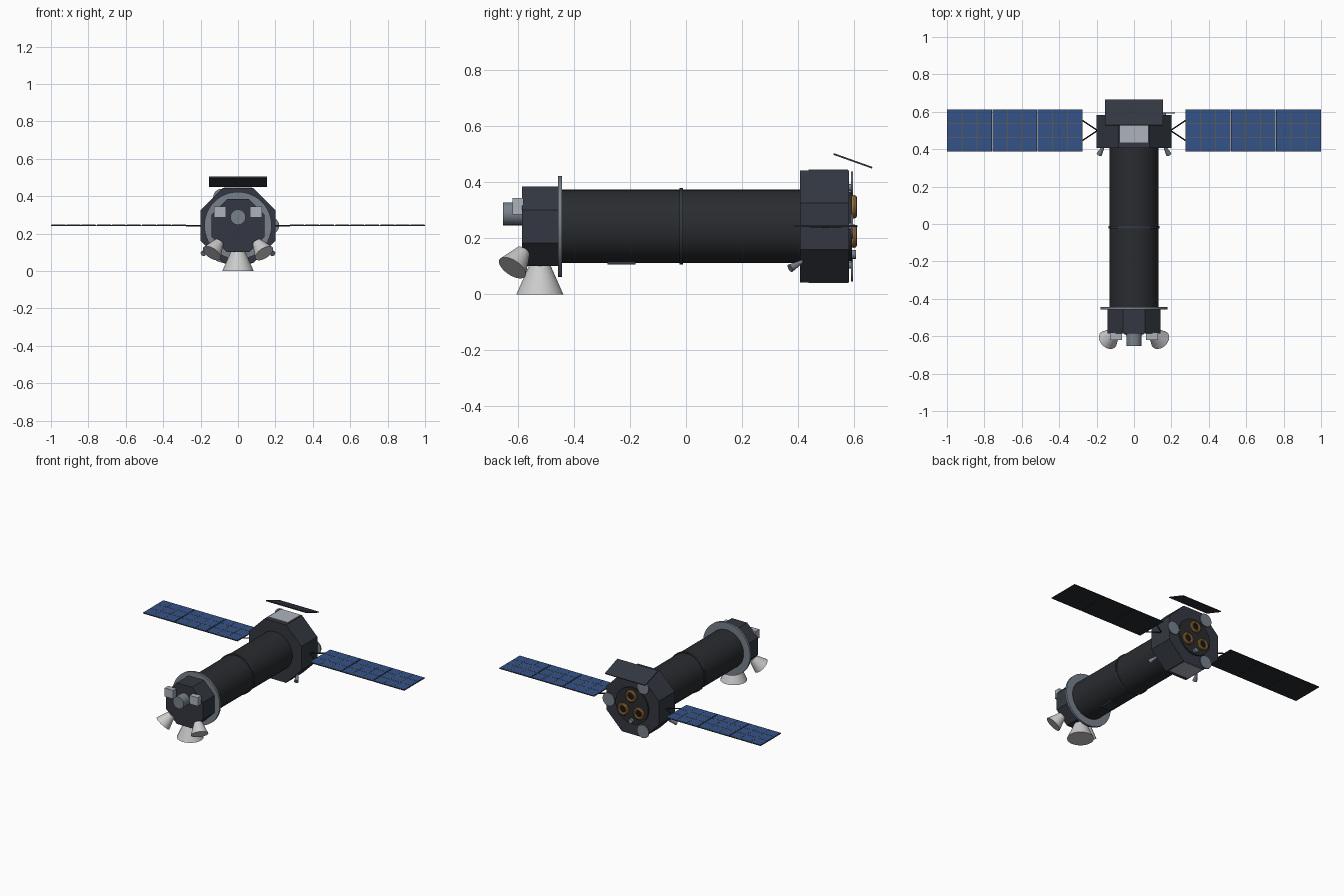
import bpy, math
from mathutils import Vector

if "Cube" in bpy.data.objects:
    bpy.data.objects.remove(bpy.data.objects["Cube"])

CZ = 0.243  # height of the long body axis


def mat(name, r, g, b):
    m = bpy.data.materials.new(name)
    m.diffuse_color = (r, g, b, 1)
    m.use_nodes = True
    m.node_tree.nodes["Principled BSDF"].inputs["Base Color"].default_value = m.diffuse_color
    return m


DARK = mat("dark_skin", 0.022, 0.025, 0.029)
SLATE = mat("slate", 0.033, 0.039, 0.052)
GREY = mat("mid_grey", 0.19, 0.22, 0.26)
PALE = mat("pale_grey", 0.42, 0.45, 0.50)
WHITE = mat("white", 0.70, 0.70, 0.71)
BLUE = mat("cell_blue", 0.035, 0.085, 0.25)
LINE = mat("cell_grid", 0.10, 0.10, 0.09)
GOLD = mat("copper", 0.36, 0.19, 0.05)
BLACK = mat("black", 0.008, 0.008, 0.01)


def finish(name, m, smooth=False):
    o = bpy.context.object
    o.name = name
    o.data.materials.append(m)
    if smooth:
        bpy.ops.object.shade_smooth_by_angle(angle=math.radians(35))
    return o


def cone(name, a, b, r1, r2, m, n=48, roll=0.0):
    """Cylinder or cone from point a (radius r1) to point b (radius r2)."""
    a, b = Vector(a), Vector(b)
    d = b - a
    bpy.ops.mesh.primitive_cone_add(vertices=n, radius1=r1, radius2=r2, depth=d.length, location=(a + b) / 2)
    o = bpy.context.object
    if roll:
        for v in o.data.vertices:
            x, y = v.co.x, v.co.y
            v.co.x = x * math.cos(roll) - y * math.sin(roll)
            v.co.y = x * math.sin(roll) + y * math.cos(roll)
    o.rotation_euler = d.to_track_quat('Z', 'Y').to_euler()
    return finish(name, m, n > 8)


def axial(name, y0, y1, r, m, x=0, z=CZ, n=48, roll=0.0):
    return cone(name, (x, y0, z), (x, y1, z), r, r, m, n, roll)


def box(name, x, y, z, m, tilt=0):
    """Box from (min, max) pairs."""
    c = [(p[0] + p[1]) / 2 for p in (x, y, z)]
    bpy.ops.mesh.primitive_cube_add(size=1, location=c, rotation=(tilt, 0, 0))
    o = bpy.context.object
    for v in o.data.vertices:
        for i, p in enumerate((x, y, z)):
            v.co[i] *= p[1] - p[0]
    return finish(name, m)


def octagon(name, y0, y1, apothem, m):
    return axial(name, y0, y1, apothem / math.cos(math.pi / 8), m, n=8, roll=math.pi / 8)


# Main body
axial("main_tube", -0.45, 0.41, 0.131, DARK, n=64)
axial("middle_band", -0.024, -0.011, 0.137, SLATE, n=64)
axial("front_flange", -0.457, -0.443, 0.18, GREY, n=64)
octagon("front_module", -0.585, -0.45, 0.142, SLATE)
octagon("rear_module", 0.407, 0.582, 0.2, SLATE)
box("belly_plate", (-0.035, 0.035), (-0.28, -0.18), (0.107, 0.12), SLATE)

# Radiators above and below the rear module
box("top_radiator", (-0.075, 0.075), (0.437, 0.578), (0.441, 0.447), PALE)
box("bottom_radiator", (-0.075, 0.075), (0.437, 0.578), (0.040, 0.046), PALE)

# Tilted shade panel
box("shade_panel", (-0.155, 0.155), (0.523, 0.669), (0.474, 0.480), SLATE, tilt=-math.atan2(0.05, 0.14))

# Front instruments
axial("front_sensor", -0.653, -0.58, 0.041, GREY, z=0.288)
cone("belly_dish", (0, -0.522, 0.0), (0, -0.522, 0.104), 0.084, 0.038, WHITE)
for s in (-1, 1):
    box("front_box", sorted((s * 0.064, s * 0.127)), (-0.62, -0.58), (0.285, 0.344), PALE)
    base = Vector((s * 0.14, -0.62, 0.095))
    n = Vector((s * 0.48, -0.48, -0.72)).normalized()
    cone("angled_horn", base - n * 0.08, base, 0.026, 0.055, WHITE)
    cone("small_thruster", (s * 0.163, 0.415, 0.118), (s * 0.186, 0.372, 0.093), 0.006, 0.015, GREY, n=16)

# Rear engine plate, three nozzles and three round covers
axial("engine_plate", 0.58, 0.592, 0.125, DARK)
for k in range(3):
    a = math.radians(90 + 120 * k)
    x, z = 0.07 * math.cos(a), CZ + 0.07 * math.sin(a)
    bpy.ops.mesh.primitive_torus_add(major_radius=0.031, minor_radius=0.011, major_segments=36, minor_segments=10,
                                     location=(x, 0.600, z), rotation=(math.pi / 2, 0, 0))
    finish("nozzle_ring", GOLD, True)
    axial("nozzle_core", 0.59, 0.602, 0.026, BLACK, x, z, 24)
    b = math.radians(120 * k)
    x, z = 0.175 * math.cos(b), CZ + 0.175 * math.sin(b)
    axial("round_cover", 0.590, 0.597, 0.045, GREY, x, z, 32)
    x, z = 0.16 * math.cos(b), CZ + 0.16 * math.sin(b)
    axial("cover_post", 0.575, 0.592, 0.012, GREY, x, z, 12)
axial("small_rear_port", 0.59, 0.608, 0.016, GREY, 0, CZ - 0.1, 20)

# Solar wings: three panels each side, 3 x 3 cells per panel, V-shaped yoke
Y0, Y1, W, GAP = 0.388, 0.613, 0.2417, 0.003
for s in (-1, 1):
    for p in range(3):
        x0 = 0.275 + p * W
        xa, xb = x0 + GAP / 2 * (p > 0), x0 + W - GAP / 2 * (p < 2)
        box("wing_panel", sorted((s * xa, s * xb)), (Y0, Y1), (CZ - 0.002, CZ + 0.003), DARK)
        box("wing_grid", sorted((s * (xa + .001), s * (xb - .001))), (Y0 + .001, Y1 - .001),
            (CZ + 0.002, CZ + 0.0036), LINE)
        cw, ch = (xb - xa) / 3, (Y1 - Y0) / 3
        for i in range(3):
            for j in range(3):
                cx, cy = xa + i * cw, Y0 + j * ch
                box("solar_cell", sorted((s * (cx + 0.003), s * (cx + cw - 0.003))),
                    (cy + 0.003, cy + ch - 0.003), (CZ + 0.003, CZ + 0.0045), BLUE)
    for dy in (-0.055, 0.055):
        cone("wing_yoke", (s * 0.195, 0.5, CZ), (s * 0.278, 0.5 + dy, CZ), 0.004, 0.004, DARK, n=10)
